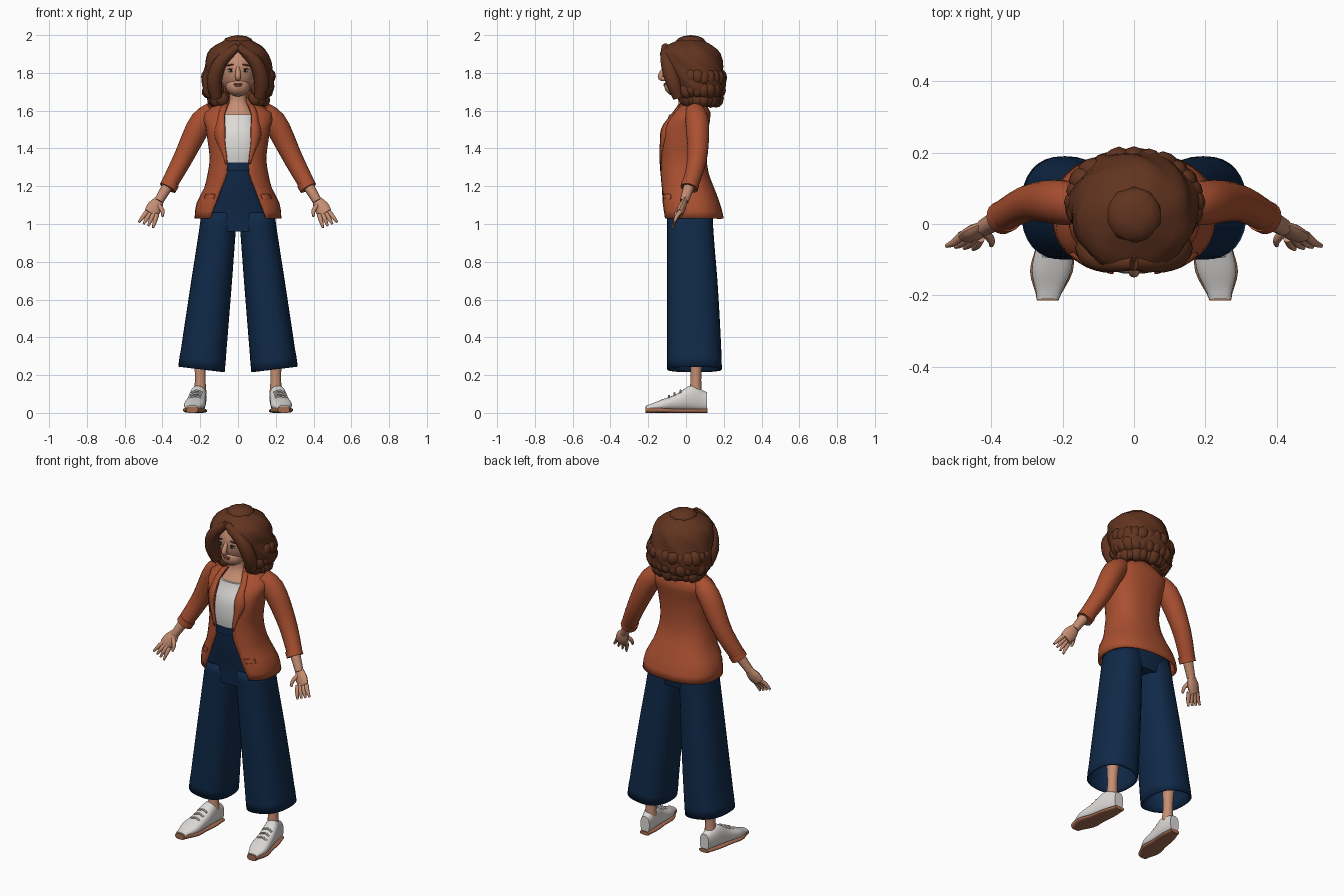
import bpy, bmesh, math, random
from mathutils import Vector, Matrix

random.seed(4)
if "Cube" in bpy.data.objects:
    bpy.data.objects.remove(bpy.data.objects["Cube"])


def material(name, *rgb):
    mat = bpy.data.materials.new(name)
    mat.use_nodes = True
    mat.diffuse_color = (*rgb, 1)
    mat.node_tree.nodes["Principled BSDF"].inputs["Base Color"].default_value = (*rgb, 1)
    return mat


SKIN = material("skin", .56, .27, .17)
HAIR = material("brown hair", .12, .034, .014)
RUST = material("rust jacket", .4, .08, .03)
NAVY = material("navy trousers", .005, .022, .065)
WHITE = material("white cloth", .72, .7, .68)
SOLE = material("tan sole", .36, .15, .08)
LIPS = material("lips", .36, .09, .07)
DARK = material("dark eye", .02, .01, .01)


def along(values, t):
    """Smooth curve through evenly spaced values, for t from 0 to 1."""
    last = len(values) - 1
    if last == 0:
        return values[0]
    i = min(int(t * last), last - 1)
    f = t * last - i
    a, b, c, d = (values[max(0, min(last, i + step))] for step in (-1, 0, 1, 2))
    return b + f / 2 * (c - a + f * (2 * a - 5 * b + 4 * c - d + f * (3 * (b - c) + d - a)))


def finish(name, bm, mat, thick=0):
    bmesh.ops.remove_doubles(bm, verts=bm.verts, dist=.0005)
    bmesh.ops.recalc_face_normals(bm, faces=bm.faces)
    mesh = bpy.data.meshes.new(name)
    bm.to_mesh(mesh)
    bm.free()
    mesh.materials.append(mat)
    ob = bpy.data.objects.new(name, mesh)
    bpy.context.collection.objects.link(ob)
    if thick:
        solid = ob.modifiers.new("thickness", "SOLIDIFY")
        solid.thickness, solid.offset = thick, -1
    bpy.ops.object.select_all(action="DESELECT")
    ob.select_set(True)
    bpy.context.view_layer.objects.active = ob
    bpy.ops.object.shade_smooth_by_angle(angle=math.radians(50))


def bridge(bm, rings, closed=True, caps=True):
    rows = [[bm.verts.new(point) for point in ring] for ring in rings]
    count = len(rows[0])
    for lower, upper in zip(rows, rows[1:]):
        for i in range(count if closed else count - 1):
            j = (i + 1) % count
            bm.faces.new((lower[i], lower[j], upper[j], upper[i]))
    if caps:
        bm.faces.new(rows[0])
        bm.faces.new(rows[-1])


def loft(name, mat, bottom, top, width, front, back, gap=None, power=2.4, sides=32,
         thick=0, wave=0, place=Vector):
    """Body of superellipse rings; shells with a thickness are open-ended, a gap opens the front."""
    rings, steps = [], 16
    for k in range(steps + 1):
        t = k / steps
        rx, near, far = along(width, t), along(front, t), along(back, t)
        start = math.asin((max(0, along(gap, t)) / rx) ** (power / 2)) if gap else 0
        ring = []
        for i in range(sides):
            a = start + 2 * (math.pi - start) * i / (sides - 1 if gap else sides)
            ripple = 1 + wave * math.sin(7 * a + k)
            x = rx * ripple * math.copysign(abs(math.sin(a)) ** (2 / power), math.sin(a))
            y = ripple * math.copysign(abs(math.cos(a)) ** (2 / power), math.cos(a))
            ring.append(place((x, (near + far) / 2 - (far - near) / 2 * y, bottom + (top - bottom) * t)))
        rings.append(ring)
    bm = bmesh.new()
    bridge(bm, rings, not gap, not thick)
    finish(name, bm, mat, thick)


def tubes(name, mat, side, radii, *paths, flat=1, sides=12):
    """Round limbs following smooth paths."""
    bm = bmesh.new()
    steps = 10
    for path in paths:
        path = [Vector((side * x, y, z)) for x, y, z in path]
        spine = [along(path, k / steps) for k in range(steps + 1)]
        rings = []
        for k, centre in enumerate(spine):
            tangent = (spine[min(k + 1, steps)] - spine[max(k - 1, 0)]).normalized()
            u = tangent.cross(Vector((0, 1, 0))).normalized()
            v = u.cross(tangent) * flat
            angles = [math.tau * i / sides for i in range(sides)]
            radius = along(radii, k / steps)
            rings.append([centre + radius * (u * math.cos(a) + v * math.sin(a)) for a in angles])
        bridge(bm, rings)
    finish(name, bm, mat)


def balls(name, mat, *spots, detail=2):
    """Ellipsoids given by centre, radii and tilt."""
    bm = bmesh.new()
    for centre, radii, tilt in spots:
        matrix = Matrix.Translation(centre) @ Matrix.Rotation(tilt, 4, "Y") @ Matrix.Diagonal((*radii, 1))
        bmesh.ops.create_icosphere(bm, subdivisions=detail, radius=1, matrix=matrix)
    finish(name, bm, mat)


# Head, neck and chest
balls("head", SKIN, ((0, 0, 1.82), (.1, .12, .14), 0), ((0, -.05, 1.73), (.065, .065, .055), 0), detail=3)
loft("neck_and_chest", SKIN, 1.48, 1.72, width=[.1, .1, .05, .045],
     front=[-.1, -.09, -.04, -.04], back=[.06, .08, .06, .05])
tubes("nose", SKIN, 1, [.01, .015, .01], ((0, -.11, 1.83), (0, -.135, 1.78), (0, -.11, 1.765)))
balls("lips", LIPS, ((0, -.112, 1.742), (.026, .008, .005), 0), ((0, -.112, 1.733), (.02, .008, .006), 0))

# Hair: wavy shell open at the face, and loose curls around its lower edge
loft("hair", HAIR, 1.64, 1.99, width=[.12, .18, .19, .18, .17, .14, .05],
     front=[-.03, -.07, -.09, -.11, -.14, -.12, -.02], back=[.17, .2, .21, .2, .19, .16, .07],
     gap=[.1, .1, .1, .09, .06, 0, 0], power=2, sides=44, thick=.02, wave=.025)
balls("crown", HAIR, ((0, .025, 1.965), (.08, .08, .035), 0))
curls = []
for turn in range(19):
    angle = math.radians(-48 + 276 * turn / 18)
    for height, reach in ((1.655, .13), (1.7, .155), (1.765, .16)):
        size = random.uniform(.03, .042)
        centre = (reach * math.cos(angle), .065 + .72 * reach * math.sin(angle), height + size / 4)
        curls.append((centre, (size, size, size * 1.25), random.uniform(-.6, .6)))
balls("hair_curls", HAIR, *curls)

# Jacket shell, open at the front
HEM, COLLAR = 1.03, 1.67
coat = dict(width=[.23, .22, .18, .16, .15, .16, .17, .18, .06],
            front=[-.14] * 6 + [-.13, -.07, -.01],
            back=[.2, .18, .15, .12, .11, .11, .12, .13, .09],
            gap=[.15, .12, .09, .06, .06, .07, .07, .07, .04])
loft("jacket", RUST, HEM, COLLAR, **coat, thick=.012)

# Blouse and top of the trousers
loft("blouse", WHITE, 1.29, 1.58, width=[.11, .12, .12, .1], front=[-.13, -.14, -.13, -.09], back=[.08])
loft("hips", NAVY, .96, 1.32, width=[.19, .2, .15, .12], front=[-.09, -.1, -.12, -.13], back=[.13, .15, .12, .08])
loft("waistband", NAVY, 1.28, 1.325, width=[.125], front=[-.137], back=[.09])


def jacket_plate(name, side, low, high, inset, widths):
    """Thin cloth lying on the jacket front, starting at an inset from the opening."""
    rows, steps = [], 12
    for k in range(steps + 1):
        t = low + (high - low) * k / steps
        rx, near, far, gap = (along(coat[key], t) for key in ("width", "front", "back", "gap"))
        row = []
        for part in (0, .5, 1):
            x = gap + inset + part * along(widths, k / steps)
            bulge = max(0, 1 - (x / rx) ** 2.4) ** (1 / 2.4)
            row.append((side * x, (near + far) / 2 - (far - near) / 2 * bulge - .006,
                        HEM + (COLLAR - HEM) * t))
        rows.append(row)
    bm = bmesh.new()
    bridge(bm, rows, False, False)
    finish(name, bm, RUST, thick=.008)


for s, side in ((1, "left_"), (-1, "right_")):
    # Face details and framing lock
    balls(side + "eye", WHITE, ((s * .038, -.109, 1.812), (.017, .007, .009), 0))
    balls(side + "iris_and_lash", DARK, ((s * .038, -.114, 1.812), (.008, .004, .008), 0),
          ((s * .039, -.112, 1.821), (.019, .005, .003), s * .1))
    balls(side + "brow", HAIR, ((s * .04, -.109, 1.842), (.023, .006, .004), s * .15))
    tubes(side + "front_lock", HAIR, s, [.02, .035, .04, .03],
          ((0, -.11, 1.94), (.09, -.1, 1.86), (.125, -.07, 1.76), (.115, -.04, 1.67)))

    # Lapel and pocket flap
    jacket_plate(side + "lapel", s, .45, .95, 0, [.01, .03, .055, .035, .03])
    jacket_plate(side + "pocket_flap", s, .16, .2, .02, [.05])

    # Sleeve, cuff, forearm and hand
    tubes(side + "sleeve", RUST, s, [.05, .063, .052, .043],
          ((.13, .045, 1.6), (.2, .06, 1.53), (.29, .06, 1.35), (.37, .02, 1.2)), sides=18)
    tubes(side + "cuff", RUST, s, [.047], ((.355, .025, 1.22), (.372, .017, 1.19)), sides=18)
    tubes(side + "forearm", SKIN, s, [.032, .024], ((.35, .03, 1.24), (.42, -.01, 1.12)))
    tubes(side + "palm", SKIN, s, [.02, .04, .035],
          ((.41, 0, 1.14), (.44, -.02, 1.09), (.465, -.035, 1.055)), flat=.5)
    fingers = []
    for k in range(4):
        knuckle = Vector((.43 + .017 * k, -.04 + .003 * k, 1.05 + .005 * k))
        reach = Vector((.02 + .008 * k, -.03, -.07 + .005 * k))
        fingers.append((knuckle, knuckle + reach * .5 - Vector((0, .005, 0)), knuckle + reach))
    thumb = ((.42, -.02, 1.1), (.4, -.045, 1.07), (.4, -.06, 1.04))
    tubes(side + "fingers", SKIN, s, [.013, .011, .006], thumb, *fingers, sides=8)

    # Wide trouser leg, leaning outward and open at the hem
    def lean(point):
        x, y, z = point
        slant = .12 * x if z < .3 else 0
        return Vector((s * (x + .22 - .115 * z), y, z + slant))
    loft(side + "trouser_leg", NAVY, .23, 1.06, width=[.123, .11, .095], front=[-.1],
         back=[.19, .17, .14], thick=.01, place=lean)

    # Ankle and trainer, toes turned slightly out
    def outward(point):
        x, height, y = point
        return Vector((s * (x + .214 - .13 * y), y, height))
    tubes(side + "ankle", SKIN, s, [.05, .036, .028, .034], ((.2, .06, .4), (.2, .05, .1)))
    loft(side + "shoe", WHITE, -.21, .11, width=[.03, .055, .05, .043, .03], front=[.012],
         back=[.04, .07, .1, .145, .11], place=outward)
    loft(side + "sole", SOLE, -.215, .115, width=[.03, .06, .05, .046, .03], front=[0],
         back=[.035, .022, .022], power=3, place=outward)
    laces = []
    for k in range(3):
        y, z = -.03 - .03 * k, .118 - .014 * k
        laces.append([(.214 - .13 * y + d, y, z - 13 * d * d) for d in (-.03, 0, .03)])
    tubes(side + "laces", WHITE, s, [.006], *laces, sides=6)
